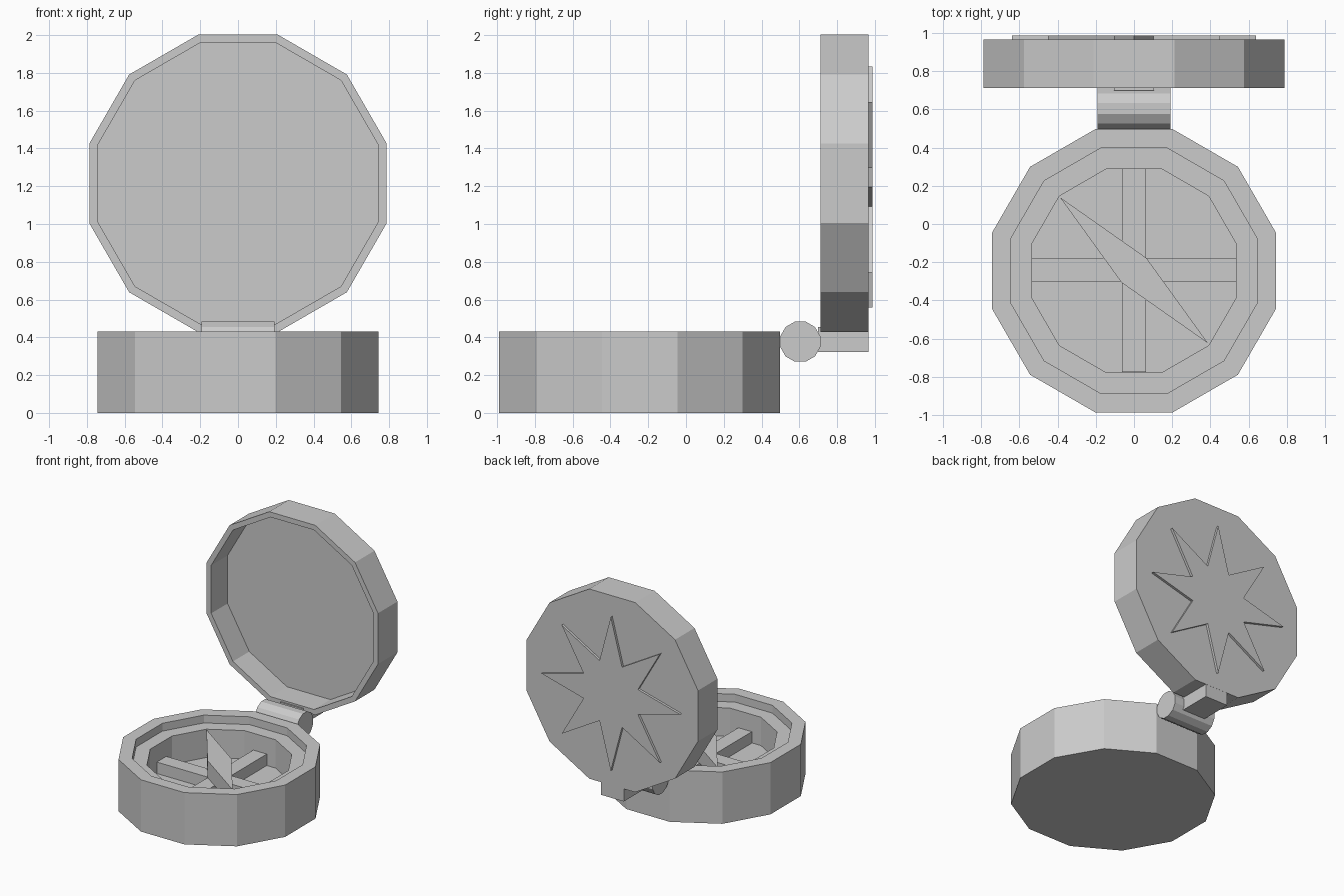
import bpy, bmesh
from math import radians, cos, sin, pi
from mathutils import Matrix, Vector

old = bpy.data.objects.get("Cube")
if old:
    bpy.data.objects.remove(old, do_unlink=True)

GREY = (0.6, 0.6, 0.6, 1)
grey = bpy.data.materials.new("plain_grey")
grey.use_nodes = True
grey.diffuse_color = GREY
grey.node_tree.nodes["Principled BSDF"].inputs["Base Color"].default_value = GREY

UPRIGHT = Matrix.Rotation(radians(90), 4, 'X')   # local z points to the front
SIDEWAYS = Matrix.Rotation(radians(90), 4, 'Y')  # local z points along x


def loft(name, outline, levels, location, turn=Matrix()):
    """Stack scaled copies of an outline at (scale, height) and cap both ends."""
    bm = bmesh.new()
    rings = [[bm.verts.new((x * s, y * s, z)) for x, y in outline] for s, z in levels]
    n = len(outline)
    for low, high in zip(rings, rings[1:]):
        for i in range(n):
            j = (i + 1) % n
            bm.faces.new((low[i], low[j], high[j], high[i]))
    bm.faces.new(rings[0][::-1])
    bm.faces.new(rings[-1])
    bmesh.ops.recalc_face_normals(bm, faces=bm.faces)
    bm.transform(turn)
    mesh = bpy.data.meshes.new(name)
    bm.to_mesh(mesh)
    bm.free()
    mesh.materials.append(grey)
    obj = bpy.data.objects.new(name, mesh)
    obj.location = location
    bpy.context.collection.objects.link(obj)
    return obj


def polar(radii, count, start=0.0):
    """Outline whose radius cycles through the given values."""
    return [(radii[i % len(radii)] * cos(start + 2 * pi * i / count),
             radii[i % len(radii)] * sin(start + 2 * pi * i / count)) for i in range(count)]


twelve = polar([1], 12, radians(15))
CENTRE_Y = -0.245

# Bowl with a stepped inner ledge
loft("base_bowl", twelve,
     [(0.77, 0), (0.77, 0.43), (0.666, 0.43), (0.666, 0.365), (0.553, 0.365), (0.553, 0.13)],
     (0, CENTRE_Y, 0))

# Cross bars on the bowl floor
arm, half = 0.535, 0.062
cross = []
for quarter in range(4):
    spin = Matrix.Rotation(quarter * pi / 2, 2)
    cross += [tuple(spin @ Vector(p)) for p in ((arm, -half), (arm, half), (half, half))]
loft("cross_bars", cross, [(1, 0.13), (1, 0.225)], (0, CENTRE_Y + 0.005, 0))

# Diamond needle resting on the bars
needle = [(-0.388, 0.385), (-0.065, -0.062), (0.388, -0.38), (0.065, 0.067)]
loft("needle", needle, [(1, 0.225), (1, 0.365)], (0, CENTRE_Y, 0))

# Open lid, hollow towards the front
loft("lid", twelve, [(0.815, 0), (0.815, 0.255), (0.771, 0.255), (0.771, 0.04)],
     (0, 0.967, 1.215), UPRIGHT)

# Raised star on the back of the lid
loft("lid_star", polar([0.638, 0.27], 16), [(1, -0.02), (1, 0.005)],
     (0, 0.967, 1.195), UPRIGHT)

# Hinge barrel and the bracket joining it to the lid
loft("hinge_barrel", twelve, [(0.11, -0.192), (0.11, 0.192)], (0, 0.605, 0.377), SIDEWAYS)
block = [(-0.105, -0.133), (0.105, -0.133), (0.105, 0.133), (-0.105, 0.133)]
loft("hinge_bracket", block, [(1, 0.322), (1, 0.455)], (0, 0.833, 0))
